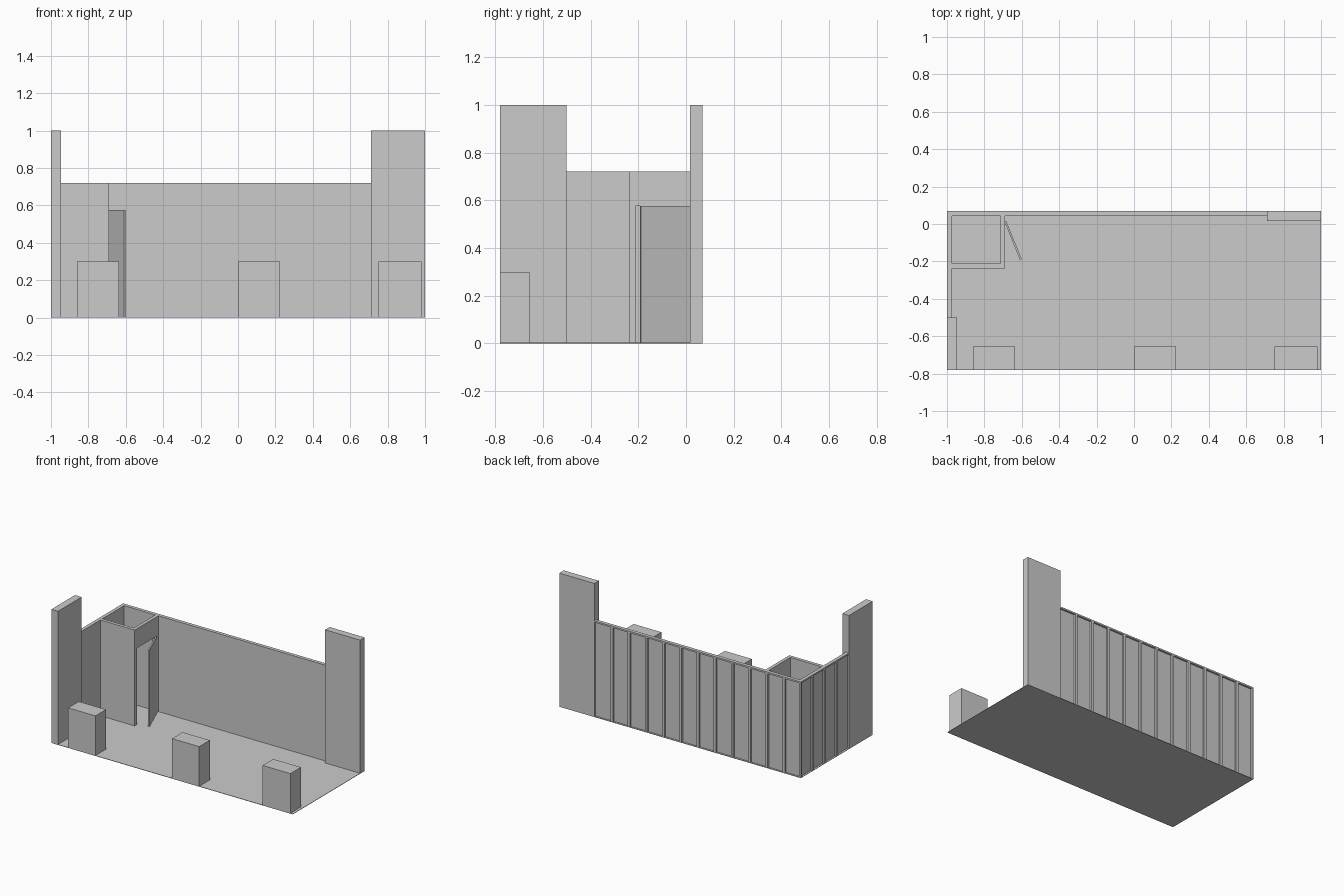
import bpy, bmesh, math
from mathutils import Matrix, Vector

if "Cube" in bpy.data.objects:
    bpy.data.objects.remove(bpy.data.objects["Cube"])


def add_boxes(name, boxes):
    """One object made of boxes given as (x0, x1, y0, y1, z0, z1)."""
    bm = bmesh.new()
    for x0, x1, y0, y1, z0, z1 in boxes:
        m = Matrix.Translation(((x0 + x1) / 2, (y0 + y1) / 2, (z0 + z1) / 2))
        m = m @ Matrix.Diagonal((x1 - x0, y1 - y0, z1 - z0, 1))
        bmesh.ops.create_cube(bm, size=1, matrix=m)
    mesh = bpy.data.meshes.new(name)
    bm.to_mesh(mesh)
    bm.free()
    obj = bpy.data.objects.new(name, mesh)
    bpy.context.collection.objects.link(obj)
    return obj


FLOOR = 0.003
WALL = 0.72          # top of the low walls
BACK, FRONT = 0.07, -0.78
SKIN, THICK = 0.012, 0.026
RAIL = 0.012         # top rail height
PITCH = 0.1425       # rib spacing
RIB = 0.02

# Floor slab
add_boxes("floor", [(-1, 1, FRONT, BACK, 0, FLOOR)])

# Tall end pillars
add_boxes("left_pillar", [(-1, -0.945, FRONT, -0.5, FLOOR, 1.0)])
add_boxes("right_pillar", [(0.71, 1, 0.017, BACK, FLOOR, 1.0)])

# Back wall: inner skin, overhanging top rail, outside ribs
inner_y, skin_y = BACK - THICK, BACK - THICK + SKIN
inner_x, skin_x = -1 + THICK, -1 + THICK - SKIN
add_boxes("back_wall", [(skin_x, 0.71, inner_y, skin_y, FLOOR, WALL)])
add_boxes("back_top_rail", [(-1, 0.71, skin_y, BACK, WALL - RAIL, WALL)])
ribs = []
for i in range(1, 12):
    x = -1 + i * PITCH
    ribs.append((x - RIB / 2, x + RIB / 2, skin_y, BACK, FLOOR, WALL - RAIL))
add_boxes("back_ribs", ribs)

# Left wall built the same way
add_boxes("left_wall", [(skin_x, inner_x, -0.5, inner_y, FLOOR, WALL)])
add_boxes("left_top_rail", [(-1, skin_x, -0.5, skin_y, WALL - RAIL, WALL)])
ribs = []
for i in range(1, 4):
    y = BACK - i * PITCH
    ribs.append((-1, skin_x, y - RIB / 2, y + RIB / 2, FLOOR, WALL - RAIL))
add_boxes("left_ribs", ribs)
add_boxes("corner_post", [(-1, skin_x, skin_y, BACK, FLOOR, WALL - RAIL)])

# Small corner room with a doorway
DOOR = 0.575
add_boxes("room_front_wall", [(inner_x, -0.69, -0.237, -0.212, FLOOR, WALL)])
add_boxes("room_side_wall", [
    (-0.715, -0.69, -0.212, 0.012, DOOR, WALL),
    (-0.715, -0.69, 0.012, inner_y, FLOOR, WALL),
])

# Open door leaf, hinged at the back jamb
hinge, tip = Vector((-0.688, 0.015, 0)), Vector((-0.605, -0.19, 0))
length = (tip - hinge).length
door = add_boxes("door", [(0, length, -0.005, 0.005, FLOOR, DOOR)])
door.location = hinge
door.rotation_euler.z = math.atan2(tip.y - hinge.y, tip.x - hinge.x)

# Three counters along the front edge
for i, (x0, x1) in enumerate([(-0.86, -0.635), (0.0, 0.225), (0.75, 0.98)]):
    add_boxes(f"counter_{i + 1}", [(x0, x1, FRONT, -0.655, FLOOR, 0.3)])
